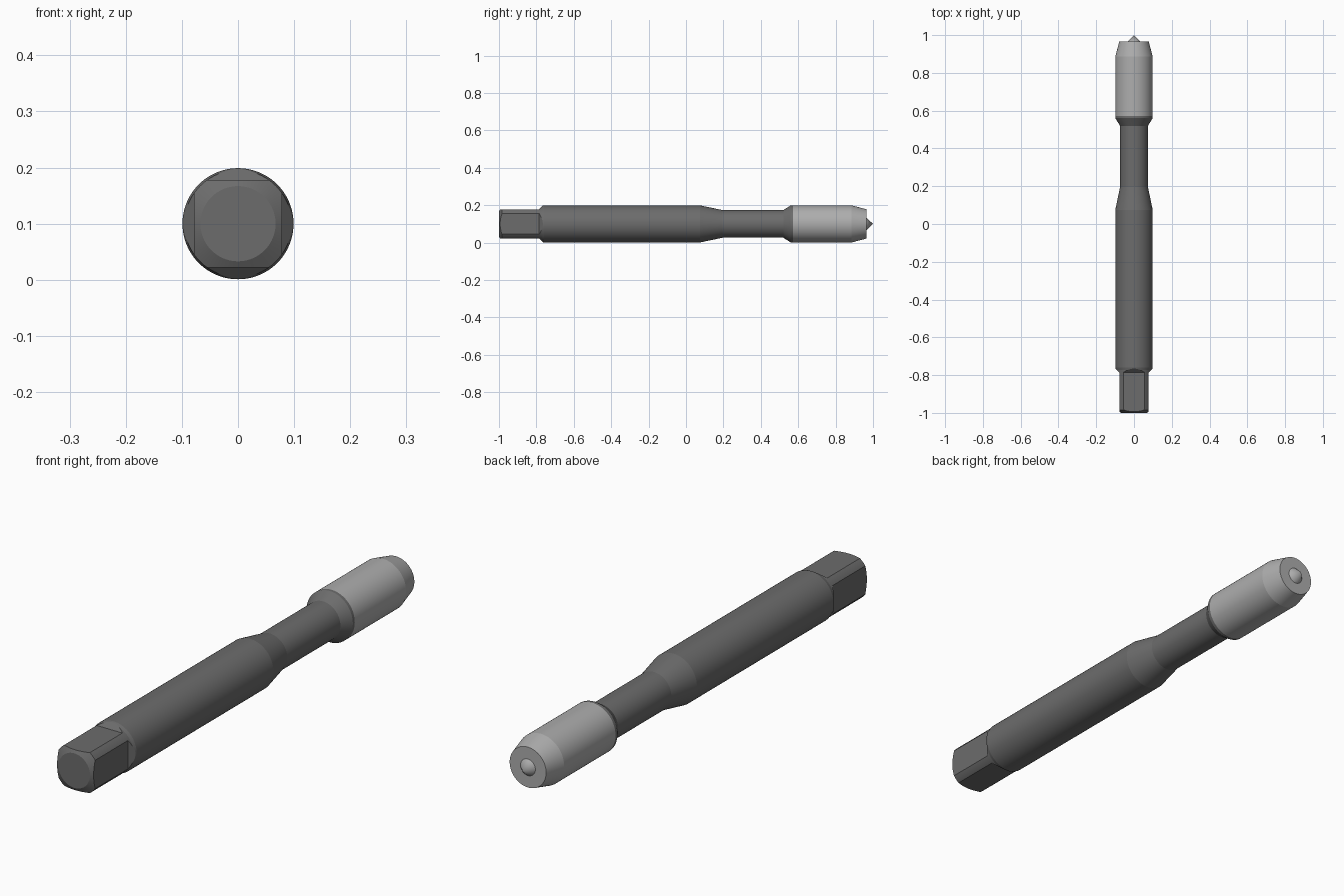
import bpy, bmesh, math
from mathutils import Matrix, Vector

if "Cube" in bpy.data.objects:
    bpy.data.objects.remove(bpy.data.objects["Cube"])

AXIS_Z = 0.1
SEGMENTS = 96


def material(name, value):
    mat = bpy.data.materials.new(name)
    mat.diffuse_color = (value, value, value, 1)
    mat.use_nodes = True
    mat.node_tree.nodes["Principled BSDF"].inputs["Base Color"].default_value = mat.diffuse_color
    return mat


def finish(name, bm, mat=None):
    bmesh.ops.recalc_face_normals(bm, faces=bm.faces)
    mesh = bpy.data.meshes.new(name)
    bm.to_mesh(mesh)
    bm.free()
    obj = bpy.data.objects.new(name, mesh)
    obj.location.z = AXIS_Z
    bpy.context.collection.objects.link(obj)
    if mat:
        mesh.materials.append(mat)
    return obj


def lathe(name, profile, mat):
    """Turn (y, radius) points around the y axis; radius 0 ends close the solid."""
    bm = bmesh.new()
    verts = [bm.verts.new((r, y, 0)) for y, r in profile]
    edges = [bm.edges.new(pair) for pair in zip(verts, verts[1:])]
    bmesh.ops.spin(bm, geom=verts + edges, cent=(0, 0, 0), axis=(0, 1, 0),
                   angle=math.tau, steps=SEGMENTS)
    bmesh.ops.remove_doubles(bm, verts=bm.verts, dist=1e-5)
    return finish(name, bm, mat)


def select_only(obj):
    bpy.ops.object.select_all(action='DESELECT')
    obj.select_set(True)
    bpy.context.view_layer.objects.active = obj


dark = material("dark_steel", 0.15)
light = material("bright_steel", 0.42)

# Shank with chamfered drive end, reduced neck and collar
shank = lathe("shank", [
    (-1.0, 0), (-1.0, 0.067), (-0.984, 0.0955), (-0.773, 0.0955),
    (-0.76, 0.099), (0.075, 0.099), (0.195, 0.074), (0.52, 0.074),
    (0.56, 0.099), (0.572, 0.099), (0.572, 0)], dark)

# Four cutters with sloped run-outs that form the square drive
bm = bmesh.new()
section = [(-1.1, 0.078), (-0.785, 0.078), (-0.755, 0.108), (-0.755, 0.15), (-1.1, 0.15)]
for i in range(4):
    turn = Matrix.Rotation(i * math.pi / 2, 3, 'Y')
    face = bm.faces.new([bm.verts.new(turn @ Vector((-0.07, y, z))) for y, z in section])
    ext = bmesh.ops.extrude_face_region(bm, geom=[face], use_keep_orig=True)
    moved = [g for g in ext["geom"] if isinstance(g, bmesh.types.BMVert)]
    bmesh.ops.translate(bm, verts=moved, vec=turn @ Vector((0.14, 0, 0)))
cutter = finish("drive_cutter", bm)
cutter.hide_render = True

cut = shank.modifiers.new("square_drive", 'BOOLEAN')
cut.operation = 'DIFFERENCE'
cut.solver = 'EXACT'
cut.object = cutter
select_only(shank)
bpy.ops.object.modifier_apply(modifier=cut.name)
bpy.data.objects.remove(cutter)

# Bright cutting head with tapered lead
head = lathe("cutting_head", [
    (0.572, 0.099), (0.886, 0.099), (0.966, 0.078), (0.966, 0.032)], light)

# Centre point
tip = lathe("centre_point", [(0.966, 0.032), (1.0, 0)], light)

for obj in (shank, head, tip):
    select_only(obj)
    bpy.ops.object.shade_smooth_by_angle(angle=math.radians(10))
